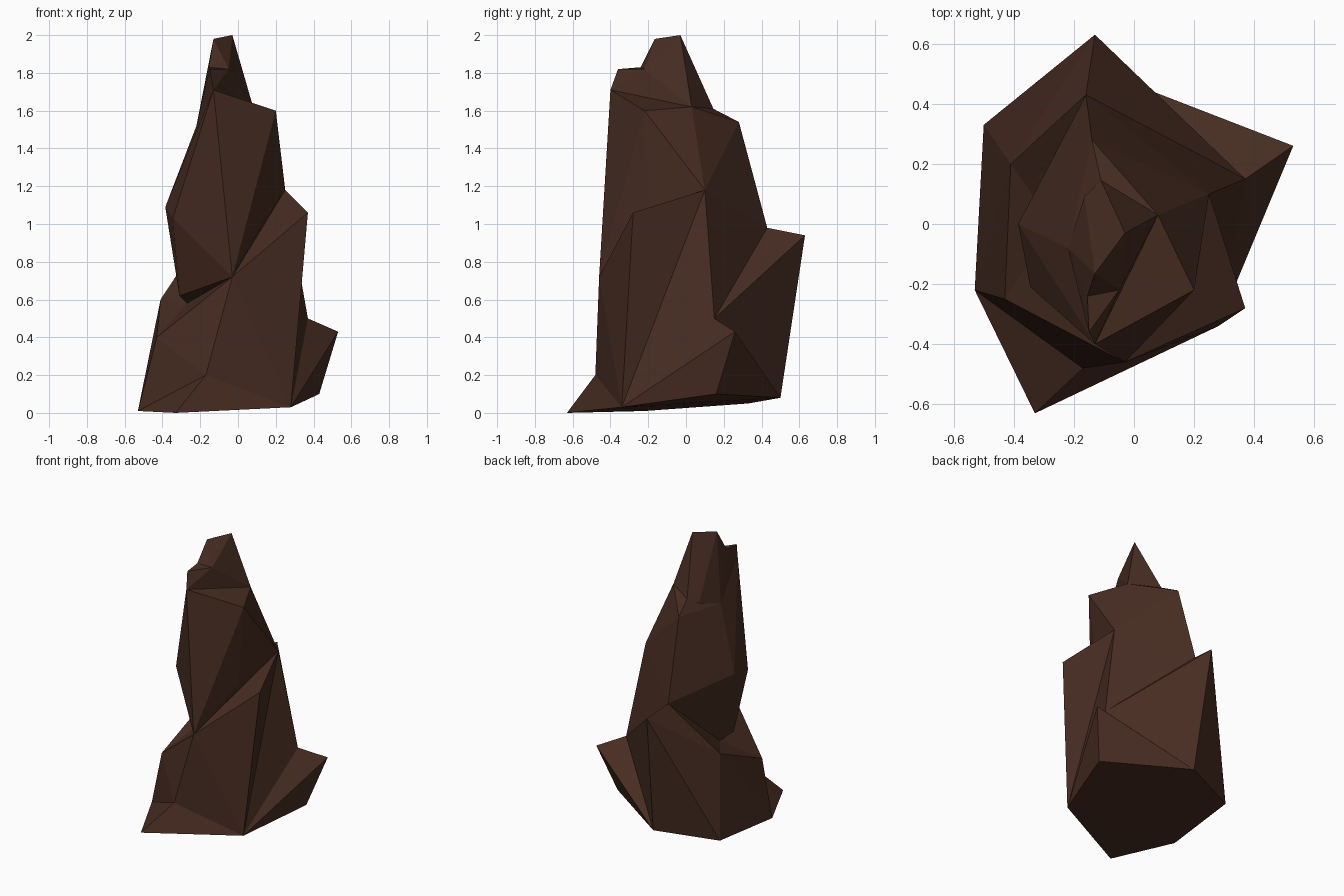
import bpy, bmesh

if "Cube" in bpy.data.objects:
    bpy.data.objects.remove(bpy.data.objects["Cube"])

rock_brown = bpy.data.materials.new("dark brown rock")
rock_brown.diffuse_color = (0.064, 0.026, 0.016, 1)
rock_brown.use_nodes = True
rock_brown.node_tree.nodes["Principled BSDF"].inputs["Base Color"].default_value = rock_brown.diffuse_color

# Key corners of the rock, shared between neighbouring chunks
C = dict(
    # ground outline
    toe=(-.33, -.63, 0), front_r=(.28, -.34, .03), right=(.43, .16, .10),
    back=(-.09, .50, .08), back_l=(-.50, .33, .05), left=(-.53, -.22, .01),
    # lower ledges and flares
    toe_top=(-.17, -.48, .20), waist=(-.03, -.46, .72), ledge_fl=(-.43, -.25, .40),
    ledge_bl=(-.41, .20, .60), flare_r=(.53, .26, .43), notch_r=(.37, .15, .50),
    flare_b=(-.13, .63, .94), neck_b=(-.16, .43, .98), valley=(-.27, 0, .58),
    # shoulder
    sh_front=(.37, -.28, 1.06), sh_back=(.25, .10, 1.18), sh_in=(.14, -.20, 1.02),
    # spire
    under=(-.31, -.10, .62), side_f=(-.345, -.21, 1.03), side_b=(-.385, 0, 1.09),
    sp_front=(-.13, -.40, 1.71), sp_right=(.20, -.22, 1.60), sp_mid=(.08, .03, 1.62),
    sp_back=(-.14, .28, 1.54), sp_left=(-.22, -.08, 1.52),
    # peak
    peak=(-.03, -.03, 2.0), peak_f=(-.13, -.165, 1.98), step_l=(-.155, -.24, 1.83),
    step_r=(-.05, -.22, 1.82), step_f=(-.15, -.36, 1.82), pk_back=(-.11, .145, 1.61),
    pk_left=(-.165, .09, 1.57),
)


def chunk(name, corners):
    """Flat-sided convex rock chunk around the named corners."""
    bm = bmesh.new()
    for key in corners.split():
        bm.verts.new(C[key])
    res = bmesh.ops.convex_hull(bm, input=bm.verts[:])
    loose = {g for g in res["geom_interior"] + res["geom_unused"]
             if isinstance(g, bmesh.types.BMVert)}
    bmesh.ops.delete(bm, geom=list(loose), context='VERTS')
    bmesh.ops.recalc_face_normals(bm, faces=bm.faces[:])
    me = bpy.data.meshes.new(name)
    bm.to_mesh(me)
    bm.free()
    me.materials.append(rock_brown)
    bpy.context.collection.objects.link(bpy.data.objects.new(name, me))


# Base
chunk("front_toe", "toe left toe_top front_r")
chunk("front_base", "left ledge_fl waist toe_top front_r valley")
chunk("left_base", "ledge_bl ledge_fl left back_l valley back front_r")
chunk("right_flare", "flare_r notch_r front_r right back")
chunk("back_flare", "ledge_bl neck_b flare_b back back_l notch_r valley")
# Middle
chunk("right_shoulder", "waist sh_front sh_back front_r toe_top")
chunk("right_wall", "sh_back waist front_r notch_r back")
chunk("back_wall", "sh_back notch_r neck_b sp_mid sp_back valley waist")
chunk("main_spire", "sp_front sp_right sh_in sh_back neck_b waist side_f side_b "
      "under valley sp_left sp_back sp_mid pk_back")
# Peak with its front step
chunk("peak_step", "sp_front sp_mid step_l step_r step_f sp_left")
chunk("peak", "sp_mid peak peak_f step_l step_r pk_back pk_left sp_left")
